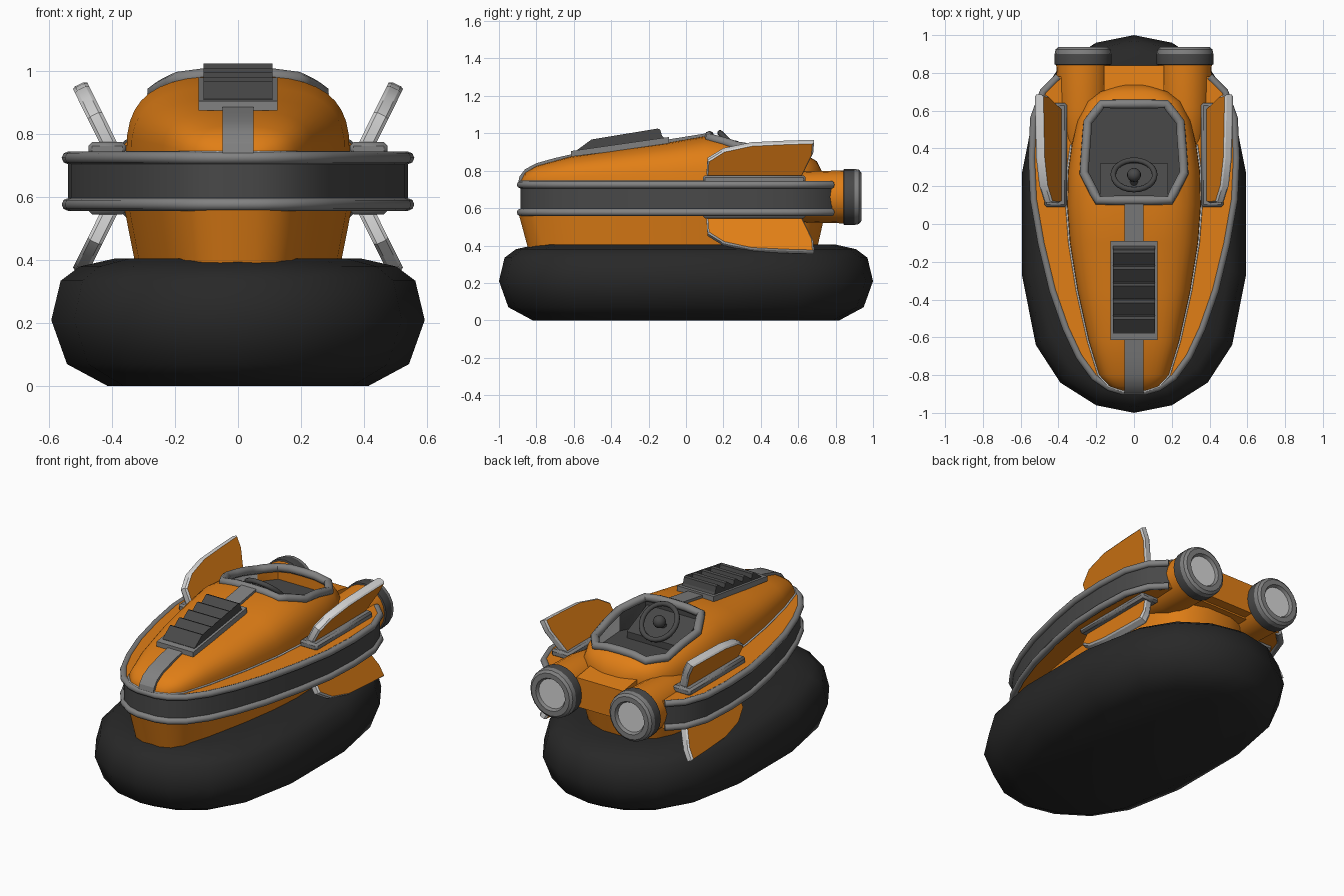
import bpy, bmesh, math
from mathutils import Vector

if "Cube" in bpy.data.objects:
    bpy.data.objects.remove(bpy.data.objects["Cube"])

def mat(name, c):
    m = bpy.data.materials.new(name)
    m.diffuse_color = (*c, 1)
    m.use_nodes = True
    m.node_tree.nodes["Principled BSDF"].inputs["Base Color"].default_value = m.diffuse_color
    return m

ORANGE = mat("orange paint", (0.75, 0.21, 0.008))
BLACK = mat("black rubber", (0.021, 0.021, 0.021))
DARK = mat("dark grey", (0.065, 0.065, 0.065))
GREY = mat("mid grey", (0.22, 0.22, 0.22))
LIGHT = mat("light grey", (0.68, 0.68, 0.68))

def smooth(ob, deg):
    bpy.ops.object.select_all(action='DESELECT')
    ob.select_set(True)
    bpy.context.view_layer.objects.active = ob
    bpy.ops.object.shade_smooth_by_angle(angle=math.radians(deg))

def loft(name, rings, mats, angle=35, rule=None):
    """Skin closed rings of points, cap both ends, colour faces by a rule."""
    bm = bmesh.new()
    vs = [[bm.verts.new(p) for p in r] for r in rings]
    n = len(rings[0])
    for a, b in zip(vs, vs[1:]):
        for i in range(n):
            bm.faces.new((a[i], a[(i + 1) % n], b[(i + 1) % n], b[i]))
    bm.faces.new(vs[0])
    bm.faces.new(vs[-1])
    bmesh.ops.recalc_face_normals(bm, faces=bm.faces)
    if rule:
        for f in bm.faces:
            f.material_index = rule(f)
    me = bpy.data.meshes.new(name)
    bm.to_mesh(me)
    bm.free()
    for m in mats:
        me.materials.append(m)
    ob = bpy.data.objects.new(name, me)
    bpy.context.collection.objects.link(ob)
    smooth(ob, angle)
    return ob

def prism_x(name, prof, hw, m):
    """Extrude a (y, z) profile across x."""
    return loft(name, [[(x, y, z) for y, z in prof] for x in (-hw, hw)], [m], 25)

def box(name, x0, x1, y0, y1, z0, z1, m):
    q = [(x0, y0), (x1, y0), (x1, y1), (x0, y1)]
    return loft(name, [[(x, y, z) for x, y in q] for z in (z0, z1)], [m])

def tube(name, pts, r, m, closed=False):
    cu = bpy.data.curves.new(name, 'CURVE')
    cu.dimensions = '3D'
    cu.bevel_depth, cu.bevel_resolution, cu.use_fill_caps = r, 2, True
    sp = cu.splines.new('POLY')
    sp.points.add(len(pts) - 1)
    for p, co in zip(sp.points, pts):
        p.co = (*co, 1)
    sp.use_cyclic_u = closed
    cu.materials.append(m)
    ob = bpy.data.objects.new(name, cu)
    bpy.context.collection.objects.link(ob)
    bpy.ops.object.select_all(action='DESELECT')
    ob.select_set(True)
    bpy.context.view_layer.objects.active = ob
    bpy.ops.object.convert(target='MESH')
    smooth(bpy.context.view_layer.objects.active, 50)

def lathe_y(name, cx, cz, prof, mats, rule=None, n=20):
    """Revolve (y, radius) pairs about an axis along y."""
    ang = [2 * math.pi * i / n for i in range(n)]
    return loft(name, [[(cx + r * math.cos(a), y, cz + r * math.sin(a)) for a in ang]
                       for y, r in prof], mats, 35, rule)

def mirrored(half):
    """Close a right-hand outline (front to back) with its left half."""
    return half + [(-x, y) for x, y in reversed(half) if x > 0.001]

# Inflated skirt
q = [(0.2, -0.96), (0.39, -0.84), (0.52, -0.64), (0.593, -0.27)]
plan = mirrored([(0, -1)] + q + [(x, -y) for x, y in reversed(q)] + [(0, 1)])
loft("skirt", [[(x * (0.593 - d) / 0.593, y * (1 - d), z) for x, y in plan]
               for d, z in ((0.18, 0), (0.05, 0.07), (0, 0.21), (0.03, 0.335),
                            (0.09, 0.38), (0.2, 0.405))], [BLACK], 60)

# Upper body stations: y, half width, top height
ST = [(-0.885, 0.06, 0.745), (-0.86, 0.13, 0.79), (-0.8, 0.185, 0.825), (-0.62, 0.24, 0.875),
      (-0.35, 0.30, 0.915), (-0.1, 0.34, 0.95), (0.1, 0.355, 0.985), (0.28, 0.35, 0.97),
      (0.42, 0.33, 0.945), (0.55, 0.30, 0.91), (0.65, 0.25, 0.88), (0.7, 0.18, 0.85),
      (0.735, 0.08, 0.78)]
Z0 = 0.72

def surf(x, y):
    for a, b in zip(ST, ST[1:]):
        if y <= b[0]:
            break
    t = min(1, max(0, (y - a[0]) / (b[0] - a[0])))
    w, h = a[1] + t * (b[1] - a[1]), a[2] + t * (b[2] - a[2]) - Z0
    return Z0 + h * max(0, 1 - abs(x / w) ** 3) ** (1 / 3)

def section(y, w, h):
    pts = []
    for i in range(21):
        c, s = math.cos(math.pi * i / 20), math.sin(math.pi * i / 20)
        pts.append((math.copysign(abs(c) ** (2 / 3), c) * w, y, Z0 + (h - Z0) * abs(s) ** (2 / 3)))
    return pts

body = loft("upper_body", [section(*s) for s in ST], [ORANGE, DARK, LIGHT])

# Cockpit opening cut into the body
opening = mirrored([(0.19, 0.125), (0.265, 0.27), (0.245, 0.54), (0.17, 0.635)])
cutter = loft("cockpit_cutter", [[(x, y, z) for x, y in opening] for z in (0.8, 1.2)], [DARK])
cutter.hide_render = True
mod = body.modifiers.new("cockpit", 'BOOLEAN')
mod.operation, mod.solver, mod.object = 'DIFFERENCE', 'EXACT', cutter
bpy.context.view_layer.objects.active = body
bpy.ops.object.modifier_apply(modifier=mod.name)
bpy.data.objects.remove(cutter)
for f in body.data.polygons:
    c = f.center
    f.material_index = 0
    if abs(c.x) < 0.28 and 0.1 < c.y < 0.66 and 0.79 < c.z < surf(c.x, c.y) - 0.03:
        f.material_index = 2 if c.y > 0.38 and f.normal.z < 0.5 else 1
smooth(body, 35)

# Cockpit rim, dash and steering wheel
rim = []
for (x0, y0), (x1, y1) in zip(opening, opening[1:] + opening[:1]):
    for k in range(4):
        x, y = x0 + (x1 - x0) * k / 4, y0 + (y1 - y0) * k / 4
        rim.append((x, y, surf(x, y) + 0.005))
tube("cockpit_rim", rim, 0.025, GREY, True)
prism_x("dashboard", [(0.125, 0.8), (0.125, 0.93), (0.32, 0.84), (0.32, 0.8)], 0.18, DARK)
C, U = Vector((0, 0.26, 0.925)), Vector((0, -0.71, 0.71))
tube("steering_wheel", [C + Vector((0.11 * math.cos(a), 0, 0)) + U * 0.11 * math.sin(a)
                        for a in [math.pi * i / 12 for i in range(24)]], 0.015, DARK, True)
tube("steering_column", [C, C + Vector((0, -0.08, -0.08))], 0.02, DARK)
bpy.ops.mesh.primitive_uv_sphere_add(segments=14, ring_count=8, radius=0.037, location=C)
hub = bpy.context.object
hub.name = "steering_hub"
hub.data.materials.append(DARK)
smooth(hub, 60)

# Lower hull
hp = mirrored([(w, y) for y, w, h in ST])
loft("lower_hull", [[(x * s, y * (0.45 + 0.55 * s), z) for x, y in hp]
                    for s, z in ((0.92, 0.39), (1.02, 0.57))], [ORANGE])

# Deck with dark bumper band and rails
edge = [(0.06, -0.885), (0.13, -0.865), (0.21, -0.81), (0.29, -0.70), (0.36, -0.55), (0.43, -0.35),
        (0.49, -0.1), (0.53, 0.13), (0.54, 0.35), (0.53, 0.56), (0.48, 0.70), (0.40, 0.78)]
loft("deck_band", [[(x, y, z) for x, y in mirrored(edge)] for z in (0.57, 0.738)],
     [ORANGE, DARK], 35, lambda f: int(abs(f.normal.z) < 0.5 and f.normal.y < 0.95))
path = [(-x, y) for x, y in reversed(edge)] + edge
for name, z in (("lower_rail", 0.577), ("upper_rail", 0.725)):
    tube(name, [(x, y, z) for x, y in path], 0.02, GREY)

# Thin pale line round the foot of the body
line = [(w + 0.003, y) for y, w, h in ST[:9]]
tube("pale_line", [(x, y, 0.742) for x, y in [(-x, y) for x, y in reversed(line)] + line], 0.005, LIGHT)

# Centre strip and louvred vent
prism_x("nose_strip", [(-0.9, 0.725), (-0.89, 0.77), (-0.86, 0.808), (-0.8, 0.84), (-0.7, 0.868),
                       (-0.58, 0.895), (-0.58, 0.86), (-0.78, 0.8), (-0.86, 0.73)], 0.05, GREY)
prism_x("rear_strip", [(-0.12, 0.963), (0.11, 1.0), (0.11, 0.96), (-0.12, 0.92)], 0.05, GREY)
prism_x("vent_frame", [(-0.615, 0.875), (-0.615, 0.905), (-0.09, 0.98), (-0.09, 0.94)], 0.125, GREY)
teeth = [(-0.58, 0.89)]
for i in range(5):
    y, z = -0.58 + 0.088 * i, 0.912 + 0.0145 * i
    teeth += [(y, z), (y + 0.075, z + 0.055), (y + 0.09, z + 0.05), (y + 0.1, z + 0.016)]
teeth += [(-0.115, 0.975), (-0.115, 0.95)]
prism_x("vent_louvres", teeth, 0.11, DARK)

# Engine fairing between the pods
prism_x("engine_fairing", [(0.55, 0.58), (0.55, 0.80), (0.74, 0.775), (0.84, 0.76), (0.84, 0.58)], 0.16, ORANGE)

FIN = [(0.12, -0.1), (0.11, 0.1), (0.115, 0.5), (0.2, 0.78), (0.35, 0.95), (0.55, 1.0),
       (0.685, 1.02), (0.68, 0.7), (0.62, 0.05), (0.61, -0.1)]
N = Vector((0.19, 0, -0.09)).normalized() * 0.025
for sx, side in ((1, "right"), (-1, "left")):
    # Engine pods and nozzles
    lathe_y(side + "_engine_pod", 0.27 * sx, 0.66,
            [(0.3, 0.05), (0.45, 0.11), (0.62, 0.135), (0.85, 0.142)], [ORANGE])
    lathe_y(side + "_nozzle", 0.27 * sx, 0.66,
            [(0.84, 0.14), (0.845, 0.15), (0.9, 0.15), (0.925, 0.145), (0.937, 0.13),
             (0.937, 0.1), (0.92, 0.09)], [DARK, GREY, LIGHT],
            lambda f: 2 if len(f.verts) > 4 and f.normal.y > 0
            else int(f.calc_center_median().y > 0.9))
    for up, level in ((1, "upper"), (-1, "lower")):
        # Fins with pale edges, mirrored above and below the band
        def place(y, t, k):
            p = Vector((0.41 + 0.092 * t, y, 0.77 + 0.185 * t)) + N * k
            return (p.x * sx, p.y, 0.66 + (p.z - 0.66) * up)
        ring = [[place(0.37 + (y - 0.37) * s, t - (1 - s) * 0.8, k) for y, t in FIN]
                for s, k in ((0.97, -1), (1, -0.6), (1, 0.6), (0.97, 1))]
        loft(f"{side}_{level}_fin", ring, [ORANGE, LIGHT], 25,
             lambda f: int(len(f.verts) == 4))
        # Fin mounting plate
        z0, z1 = sorted((0.66 + 0.07 * up, 0.66 + 0.115 * up))
        x0, x1 = sorted((0.355 * sx, 0.475 * sx))
        plate = box(f"{side}_{level}_fin_mount", x0, x1, 0.09, 0.64, z0, z1, GREY)
        bv = plate.modifiers.new("bevel", 'BEVEL')
        bv.width, bv.segments = 0.012, 1
